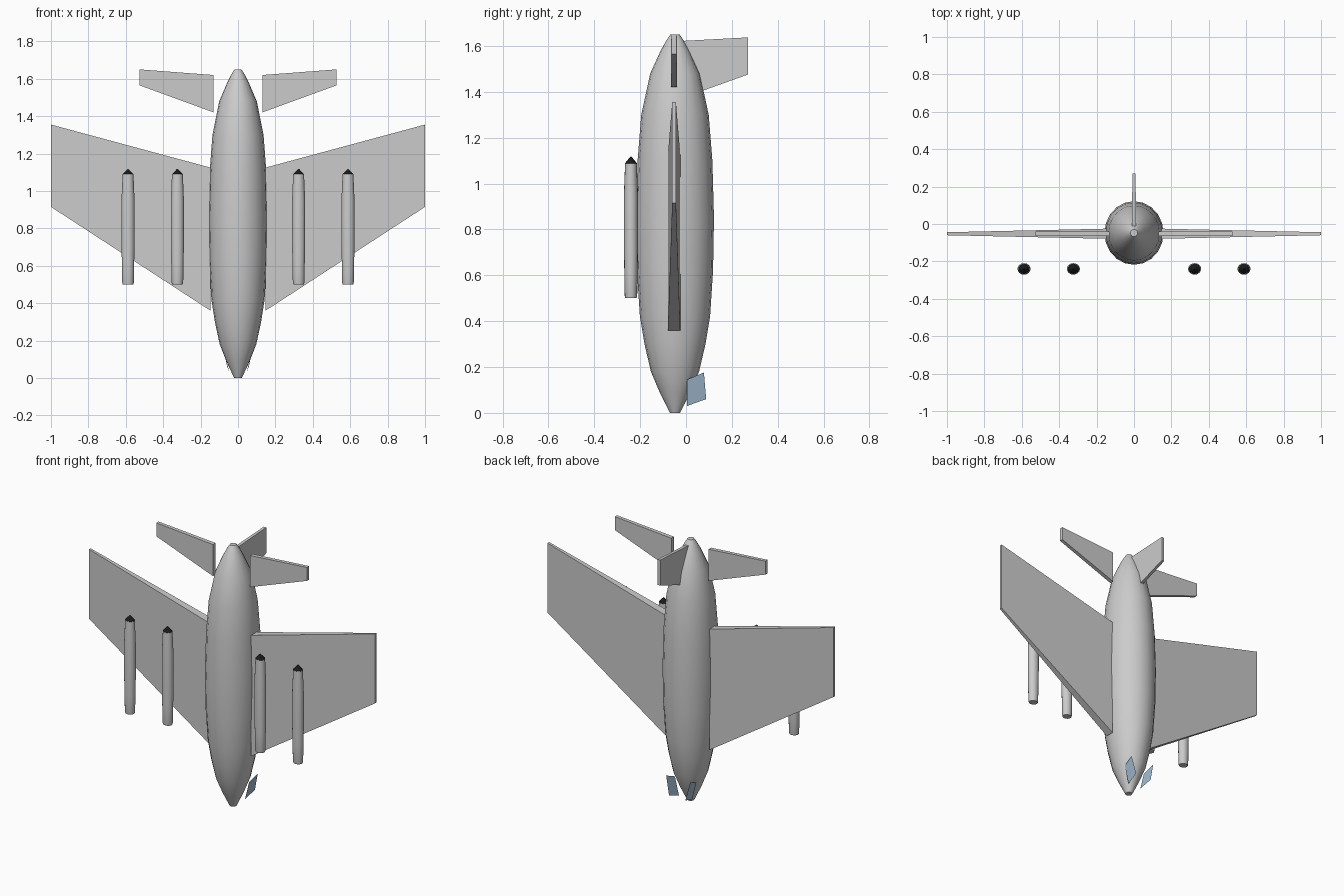
import bpy, bmesh, math

if "Cube" in bpy.data.objects:
    bpy.data.objects.remove(bpy.data.objects["Cube"])

def material(name, color):
    m = bpy.data.materials.new(name)
    m.diffuse_color = color
    m.use_nodes = True
    m.node_tree.nodes["Principled BSDF"].inputs["Base Color"].default_value = m.diffuse_color
    return m

BLACK = material("black", (0.01, 0.01, 0.01, 1))
GLASS = material("glass", (0.36, 0.5, 0.63, 1))

def finish(name, bm, mat=None, smooth=None):
    bmesh.ops.recalc_face_normals(bm, faces=bm.faces)
    me = bpy.data.meshes.new(name)
    bm.to_mesh(me)
    bm.free()
    ob = bpy.data.objects.new(name, me)
    bpy.context.collection.objects.link(ob)
    if mat:
        me.materials.append(mat)
    if smooth:
        bpy.ops.object.select_all(action='DESELECT')
        ob.select_set(True)
        bpy.context.view_layer.objects.active = ob
        bpy.ops.object.shade_smooth_by_angle(angle=math.radians(smooth))
    return ob

def lathe(name, profile, x, y, sx=1.0, sy=1.0, sides=16, mat=None):
    """Closed body around a vertical axis from (z, radius) points."""
    bm = bmesh.new()
    rings = []
    for z, r in profile:
        rings.append([bm.verts.new((x + sx * r * math.cos(2 * math.pi * i / sides),
                                    y + sy * r * math.sin(2 * math.pi * i / sides), z))
                      for i in range(sides)])
    for a, b in zip(rings, rings[1:]):
        for i in range(sides):
            j = (i + 1) % sides
            bm.faces.new((a[i], a[j], b[j], b[i]))
    bm.faces.new(rings[0])
    bm.faces.new(rings[-1])
    return finish(name, bm, mat, 40)

def panel(name, root, tip, smooth=None):
    """Tapered slab between two four-point sections."""
    bm = bmesh.new()
    a = [bm.verts.new(p) for p in root]
    b = [bm.verts.new(p) for p in tip]
    bm.faces.new(a)
    bm.faces.new(b)
    for i in range(4):
        j = (i + 1) % 4
        bm.faces.new((a[i], a[j], b[j], b[i]))
    return finish(name, bm, None, smooth)

def section(x, z0, z1, half):
    y = -0.052
    return [(x, y - half, z0), (x, y + half, z0), (x, y + half, z1), (x, y - half, z1)]

# Fuselage, nose down at z = 0
lathe("fuselage", [(0, 0.022), (0.09, 0.067), (0.18, 0.105), (0.30, 0.133), (0.42, 0.153),
                   (0.62, 0.166), (0.85, 0.17), (1.1, 0.163), (1.3, 0.147), (1.48, 0.108),
                   (1.58, 0.062), (1.625, 0.037), (1.65, 0.02)],
      0, -0.048, sx=0.93, sides=20)

# Tail fin
panel("tail_fin",
      [(-0.01, -0.01, 1.375), (0.01, -0.01, 1.375), (0.01, -0.01, 1.622), (-0.01, -0.01, 1.622)],
      [(-0.009, 0.27, 1.475), (0.009, 0.27, 1.475), (0.009, 0.27, 1.637), (-0.009, 0.27, 1.637)])

for s, side in ((1, "right"), (-1, "left")):
    # Main wing and tailplane
    panel(f"{side}_wing", section(s * 0.147, 0.36, 1.125, 0.027), section(s, 0.915, 1.355, 0.008))
    panel(f"{side}_tailplane", section(s * 0.13, 1.42, 1.62, 0.013),
          section(s * 0.527, 1.565, 1.65, 0.011))

    # Engines with black exhaust cones
    for x, place in ((0.324, "inner"), (0.588, "outer")):
        lathe(f"{side}_{place}_engine", [(0.5, 0.028), (0.51, 0.031), (0.62, 0.033), (0.72, 0.035),
                                         (0.95, 0.035), (1.09, 0.029)],
              s * x, -0.24, sy=0.88)
        lathe(f"{side}_{place}_exhaust", [(1.088, 0.03), (1.118, 0.002)],
              s * x, -0.24, sy=0.88, mat=BLACK)

    # Cockpit window pane
    bm = bmesh.new()
    bm.faces.new([bm.verts.new((s * x, y, z)) for x, y, z in
                  ((0.075, 0.004, 0.145), (0.084, 0.078, 0.176),
                   (0.057, 0.088, 0.06), (0.046, 0.004, 0.03))])
    finish(f"{side}_cockpit_window", bm, GLASS)
